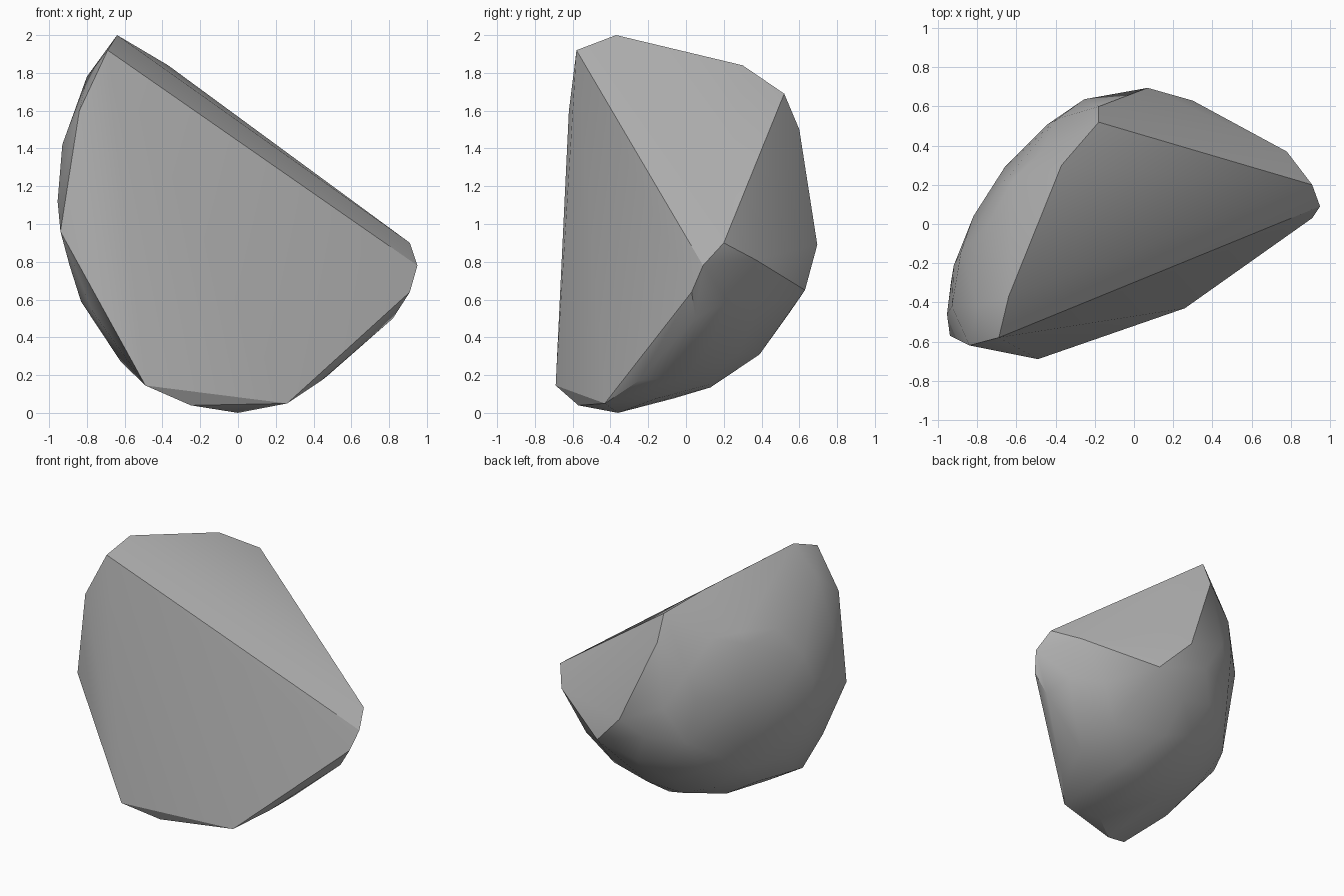
import bpy, bmesh, math
from mathutils import Vector as V

cube = bpy.data.objects.get("Cube")
if cube:
    bpy.data.objects.remove(cube)

# Corners where the flat broken faces meet
peak, peak_front = V((-.64, -.37, 2)), V((-.69, -.58, 1.92))
ridge, back_top = V((-.37, .3, 1.84)), V((-.18, .52, 1.69))
tip_front, tip_back = V((.95, .09, .78)), V((.91, .2, .9))
back_low = V((.07, .695, .89))
foot_right, foot_left = V((.26, -.43, .05)), V((-.49, -.69, .145))
foot, left_edge = V((0, -.36, 0)), V((-.94, -.57, .96))
corners = [peak, peak_front, ridge, back_top, tip_front, tip_back, back_low,
           foot_right, foot_left, foot, left_edge]

# Smaller chips along the rim and on the rounded back
chips = [(-.84, -.62, 1.6), (-.8, -.42, 1.78), (-.93, -.42, 1.42), (-.955, -.46, 1.12),
         (.91, .03, .64), (.82, .05, .5), (.78, .37, .81), (.3, .63, .65),
         (-.18, .6, 1.5), (-.25, -.57, .04), (.44, -.25, .17), (-.62, .22, 1.55),
         (-.44, .51, 1.1), (-.66, .29, 1.1), (-.82, .04, 1.1), (-.92, -.21, 1.1),
         (-.62, -.4, .27), (.05, .39, .31), (.05, .13, .135)]

# Broken planes that limit the rounded shell
breaks = [(peak_front, tip_front, foot_right), (peak_front, left_edge, foot_left),
          (peak, tip_back, back_top), (peak_front, tip_front, tip_back),
          (back_top, tip_back, back_low), (foot_left, foot_right, foot),
          (V((-.44, .51, 1)), V((-.82, .04, 1)), V((-.82, .04, 0)))]
core = V((0, -.1, .8))


def inside(point):
    for a, b, c in breaks:
        normal = (b - a).cross(c - a).normalized()
        if normal.dot(core - a) < 0:
            normal.negate()
        if normal.dot(point - a) < .01:
            return False
    return True


# Rounded shell, kept only behind the breaks, then wrapped with the corners
bm = bmesh.new()
bmesh.ops.create_icosphere(bm, subdivisions=3, radius=.985)
bmesh.ops.translate(bm, verts=bm.verts, vec=(.05, -.3, 1.03))
shell = [v.co.copy() for v in bm.verts if inside(v.co)]
bm.clear()
for co in shell + corners + [V(c) for c in chips]:
    bm.verts.new(co)
hull = bmesh.ops.convex_hull(bm, input=bm.verts)
loose = {v for v in hull["geom_interior"] + hull["geom_unused"]
         if isinstance(v, bmesh.types.BMVert)}
bmesh.ops.delete(bm, geom=list(loose), context="VERTS")
bmesh.ops.dissolve_limit(bm, angle_limit=math.radians(1), verts=bm.verts, edges=bm.edges)
bmesh.ops.recalc_face_normals(bm, faces=bm.faces)

mesh = bpy.data.meshes.new("stone_fragment")
bm.to_mesh(mesh)
bm.free()
stone = bpy.data.objects.new("stone_fragment", mesh)
bpy.context.collection.objects.link(stone)

# Plain grey stone
grey = bpy.data.materials.new("stone_grey")
grey.use_nodes = True
colour = (.45, .45, .45, 1)
grey.diffuse_color = colour
grey.node_tree.nodes["Principled BSDF"].inputs["Base Color"].default_value = colour
mesh.materials.append(grey)

bpy.context.view_layer.objects.active = stone
stone.select_set(True)
bpy.ops.object.shade_smooth_by_angle(angle=math.radians(30))
